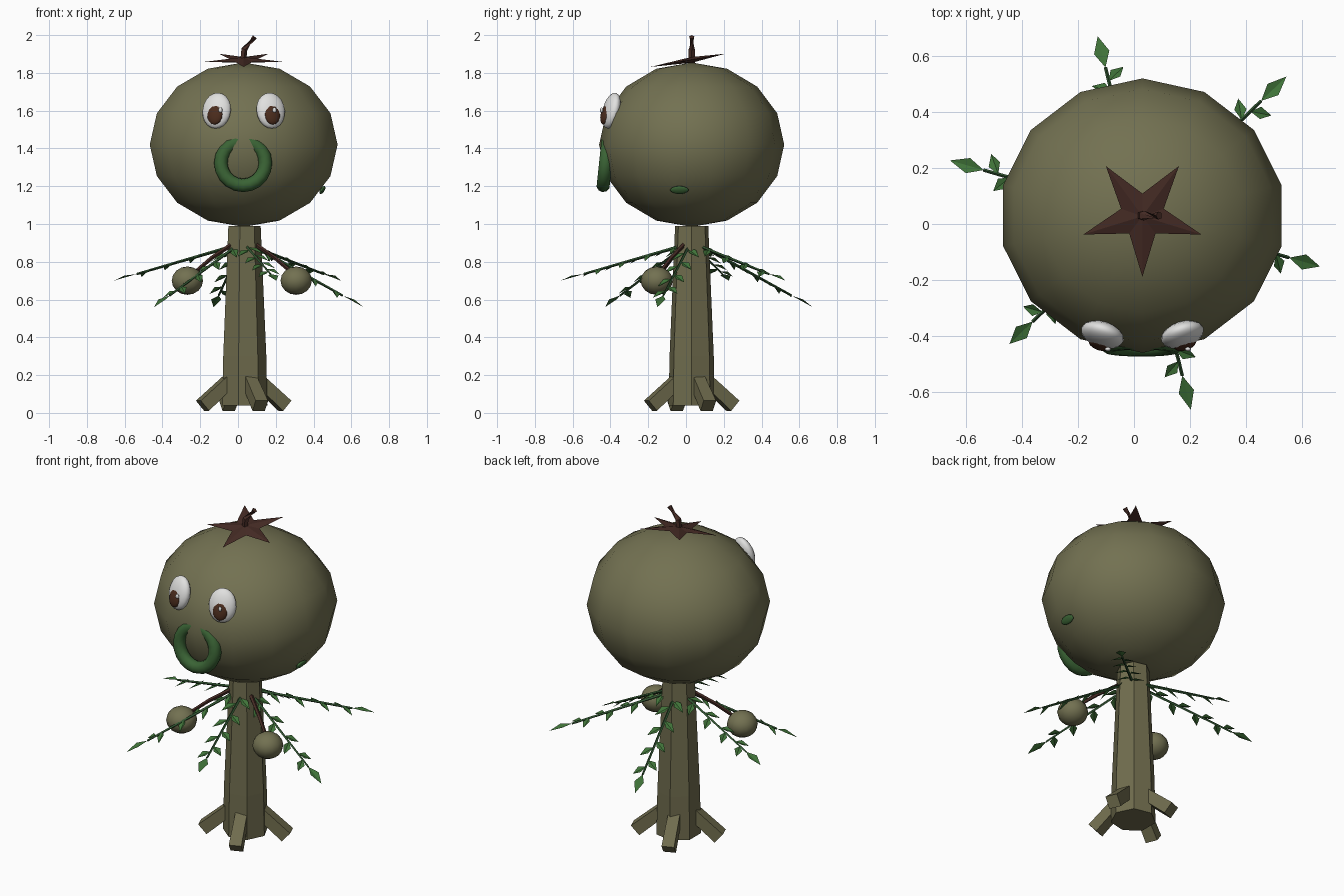
import bpy, bmesh, math
from mathutils import Vector, Matrix

if "Cube" in bpy.data.objects:
    bpy.data.objects.remove(bpy.data.objects["Cube"], do_unlink=True)


def material(name, rgb):
    m = bpy.data.materials.new(name)
    m.use_nodes = True
    m.diffuse_color = (*rgb, 1)
    bsdf = m.node_tree.nodes["Principled BSDF"]
    bsdf.inputs["Base Color"].default_value = (*rgb, 1)
    bsdf.inputs["Roughness"].default_value = 0.8
    return m


OLIVE = material("olive", (0.17, 0.165, 0.083))
BARK = material("bark", (0.16, 0.15, 0.075))
LEAF = material("leaf green", (0.05, 0.17, 0.04))
TWIG = material("twig green", (0.03, 0.09, 0.03))
MOUTH = material("mouth green", (0.042, 0.125, 0.035))
BROWN = material("brown", (0.06, 0.024, 0.018))
WHITE = material("white", (0.75, 0.75, 0.74))
PUPIL = material("pupil brown", (0.07, 0.025, 0.012))

AXIS = Vector((0.03, 0.03, 0))


def finish(name, bm, mat, smooth=False):
    bmesh.ops.recalc_face_normals(bm, faces=bm.faces)
    mesh = bpy.data.meshes.new(name)
    bm.to_mesh(mesh)
    bm.free()
    mesh.materials.append(mat)
    for p in mesh.polygons:
        p.use_smooth = smooth
    ob = bpy.data.objects.new(name, mesh)
    bpy.context.collection.objects.link(ob)
    return ob


def ball(name, loc, size, mat, u=14, v=8, rot=(0, 0, 0)):
    bm = bmesh.new()
    bmesh.ops.create_uvsphere(bm, u_segments=u, v_segments=v, radius=1)
    ob = finish(name, bm, mat, True)
    ob.location, ob.scale, ob.rotation_euler = loc, size, rot
    return ob


def add_tube(bm, path, radii, sides, turn=0.0):
    """Sweep a polygon along a path, with end caps."""
    path = [Vector(p) for p in path]
    rings = []
    for i, p in enumerate(path):
        d = (path[min(i + 1, len(path) - 1)] - path[max(i - 1, 0)]).normalized()
        ref = Vector((1, 0, 0)) if abs(d.z) > 0.9 else Vector((0, 0, 1))
        s = (ref - d * ref.dot(d)).normalized()
        t = d.cross(s)
        angles = [turn + math.tau * k / sides for k in range(sides)]
        rings.append([bm.verts.new(p + radii[i] * (s * math.cos(a) + t * math.sin(a)))
                      for a in angles])
    for a, b in zip(rings, rings[1:]):
        for k in range(sides):
            n = (k + 1) % sides
            bm.faces.new((a[k], a[n], b[n], b[k]))
    bm.faces.new(rings[0])
    bm.faces.new(rings[-1])


def tube(name, path, radii, sides, mat, turn=0.0):
    bm = bmesh.new()
    add_tube(bm, path, radii, sides, turn)
    return finish(name, bm, mat)


def polar(angle, r, z):
    return AXIS + Vector((r * math.cos(angle), r * math.sin(angle), z))


def add_leaf(bm, base, d, up, length, width):
    """Diamond leaf folded along its midrib."""
    d = d.normalized()
    s = d.cross(up).normalized()
    n = s.cross(d)
    root, tip = bm.verts.new(base), bm.verts.new(base + d * length)
    for sign in (-1, 1):
        edge = bm.verts.new(base + d * length * 0.45 + s * sign * width / 2 + n * 0.008)
        bm.faces.new((root, edge, tip) if sign < 0 else (root, tip, edge))


# Head and trunk
ball("head", AXIS + Vector((0, 0, 1.42)), (0.51, 0.49, 0.435), OLIVE)
tube("trunk", [AXIS + Vector((0, 0, z)) for z in (0.04, 0.3, 0.99)],
     [0.125, 0.12, 0.09], 7, BARK)

# Four square roots
for k in range(4):
    a = math.radians(22 + 90 * k)
    tube(f"root_{k + 1}", [polar(a, 0.06, 0.19), polar(a, 0.235, 0.038)],
         [0.046, 0.05], 4, BARK, math.pi / 4)

# Six leafy twigs, alternately long and drooping
for k in range(6):
    a = math.radians(44 + 60 * k)
    reach, drop = ((0.715, 0.70), (0.66, 0.56))[k % 2]
    start, end = polar(a, 0.05, 0.885), polar(a, reach, drop)
    d = (end - start).normalized()
    side = d.cross(Vector((0, 0, 1))).normalized()
    up = side.cross(d)
    stem_end = end - d * 0.13
    tube(f"twig_{k + 1}", [start, stem_end], [0.009, 0.006], 4, TWIG)
    bm = bmesh.new()
    add_leaf(bm, stem_end, d, up, 0.13, 0.056)
    for j, t in enumerate((0.1, 0.36, 0.62, 0.86)):
        for sign in (-1, 1):
            base = start.lerp(stem_end, t + 0.04 * sign)
            add_leaf(bm, base, d * 0.6 + side * sign * 0.75 - up * 0.2, up,
                     0.1 - 0.006 * j, 0.045)
    finish(f"leaves_{k + 1}", bm, LEAF)

# Two hanging fruits with brown stalks
for name, x in (("right", -0.268), ("left", 0.308)):
    fruit = Vector((x, -0.155, 0.70))
    ball(f"fruit_{name}", fruit, (0.085, 0.085, 0.075), OLIVE, 14, 8)
    out = (fruit - AXIS) * Vector((1, 1, 0))
    a = math.atan2(out.y, out.x)
    tube(f"fruit_stalk_{name}", [polar(a, 0.06, 0.9), polar(a, 0.2, 0.82), polar(a, 0.29, 0.755)],
         [0.012, 0.011, 0.01], 5, BROWN)

# Star-shaped calyx, tilted forward
bm = bmesh.new()
top, low = bm.verts.new((0, 0, 0.014)), bm.verts.new((0, 0, -0.016))
rim = []
for k in range(10):
    r = 0.08 if k % 2 else 0.222
    a = -math.pi / 2 + math.tau * k / 10
    rim.append(bm.verts.new((r * math.cos(a), r * math.sin(a), 0)))
for k in range(10):
    bm.faces.new((rim[k], rim[(k + 1) % 10], top))
    bm.faces.new((rim[(k + 1) % 10], rim[k], low))
star = finish("calyx", bm, BROWN)
star.location = AXIS + Vector((0, 0, 1.87))
star.rotation_euler.x = math.radians(10)

tube("top_stem", [(0.025, 0.03, 1.85), (0.032, 0.03, 1.925), (0.09, 0.03, 1.99)],
     [0.018, 0.018, 0.015], 5, BROWN)

# Eyes with pupils and glints
for name, sign in (("right", -1), ("left", 1)):
    rot = (math.radians(-14), 0, math.radians(18 * sign))
    x = AXIS.x + sign * 0.143
    ball(f"eye_{name}", (x, -0.395, 1.6), (0.079, 0.042, 0.097), WHITE, 16, 10, rot)
    ball(f"pupil_{name}", (x + sign * 0.008, -0.427, 1.58), (0.043, 0.022, 0.055),
         PUPIL, 14, 8, rot)
    ball(f"glint_{name}", (x + 0.02, -0.447, 1.603), (0.011, 0.008, 0.014), WHITE, 8, 6)

# Ring mouth, its top sunk into the head
bm = bmesh.new()
major, minor, nu, nv = 0.118, 0.036, 20, 10
grid = []
for i in range(nu):
    a = math.tau * i / nu
    grid.append([])
    for j in range(nv):
        b = math.tau * j / nv
        r = major + minor * math.cos(b)
        grid[i].append(bm.verts.new((r * math.cos(a), minor * math.sin(b), r * math.sin(a))))
for i in range(nu):
    for j in range(nv):
        n, m = (i + 1) % nu, (j + 1) % nv
        bm.faces.new((grid[i][j], grid[n][j], grid[n][m], grid[i][m]))
mouth = finish("mouth", bm, MOUTH, True)
mouth.location = (0.027, -0.426, 1.322)
mouth.rotation_euler.x = math.radians(-6)

# Small green spot low on the left side of the head
ball("head_spot", (0.447, -0.035, 1.18), (0.012, 0.05, 0.024), MOUTH, 10, 6,
     (0, math.radians(32), 0))
